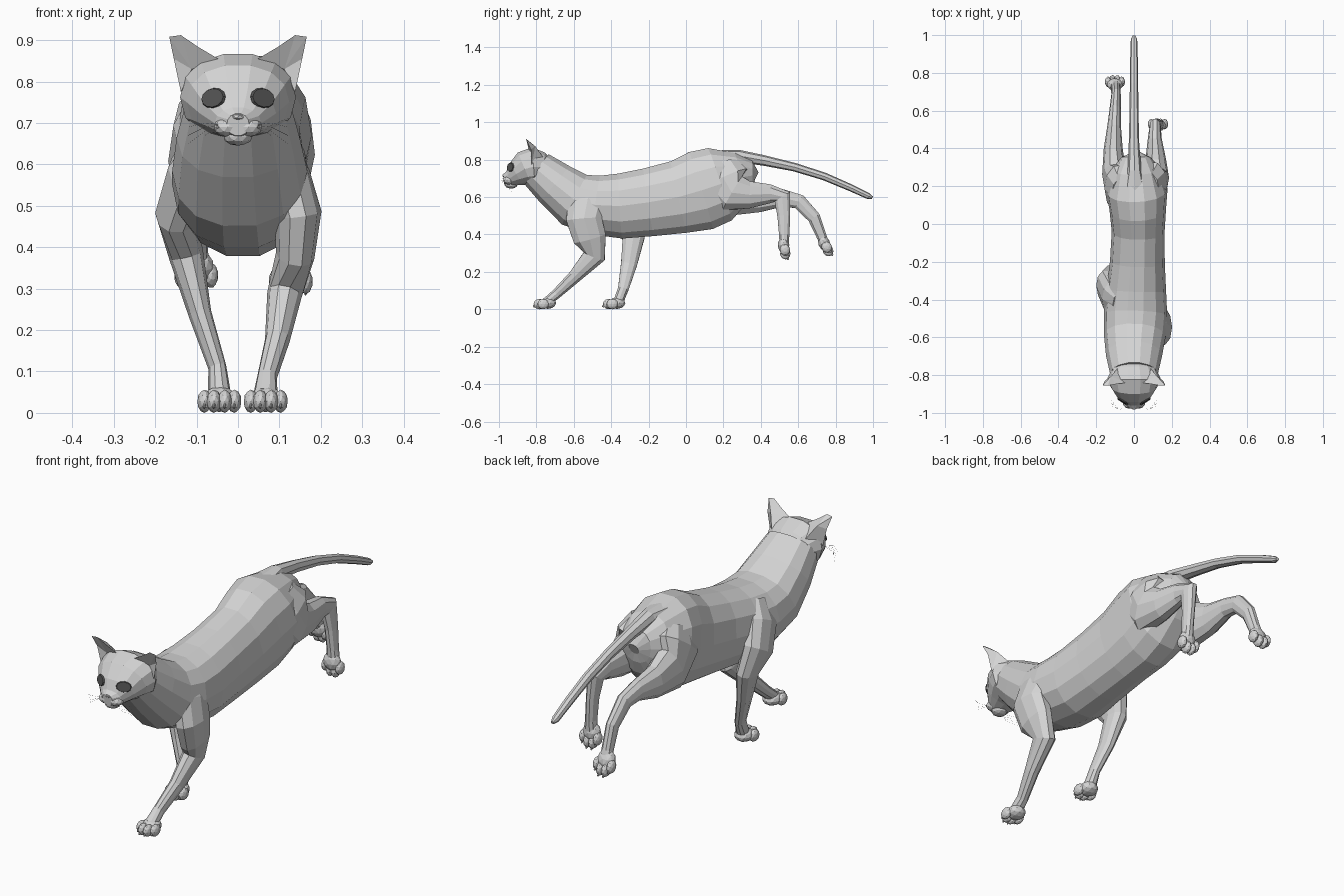
import bpy, bmesh, math
from mathutils import Vector, Matrix
from mathutils.bvhtree import BVHTree


def material(name, rgb):
    m = bpy.data.materials.new(name)
    m.diffuse_color = (*rgb, 1)
    return m


FUR = material("grey fur", (0.66, 0.66, 0.66))
DARK = material("dark eye grey", (0.09, 0.09, 0.09))


def finish(name, bm, mat=FUR):
    bmesh.ops.recalc_face_normals(bm, faces=bm.faces)
    me = bpy.data.meshes.new(name)
    bm.to_mesh(me)
    bm.free()
    me.materials.append(mat)
    ob = bpy.data.objects.new(name, me)
    bpy.context.collection.objects.link(ob)
    return ob


def loft(name, rings, n=8, power=0.92):
    """Skin rings (x, y, z, half width, half height) set square to their path."""
    bm = bmesh.new()
    pts = [Vector(r[:3]) for r in rings]
    loops = []
    for i, r in enumerate(rings):
        t = (pts[min(i + 1, len(pts) - 1)] - pts[max(i - 1, 0)]).normalized()
        side = (Vector((1, 0, 0)) - t * t.x).normalized()
        up = side.cross(t)
        loop = []
        for k in range(n):
            a = 2 * math.pi * k / n
            c, s = math.cos(a), math.sin(a)
            c = math.copysign(abs(c) ** power, c)
            s = math.copysign(abs(s) ** power, s)
            loop.append(bm.verts.new(pts[i] + side * c * r[3] + up * s * r[4]))
        loops.append(loop)
    for a, b in zip(loops, loops[1:]):
        for k in range(n):
            j = (k + 1) % n
            bm.faces.new((a[k], a[j], b[j], b[k]))
    bm.faces.new(loops[0])
    bm.faces.new(loops[-1])
    return finish(name, bm)


def blob(bm, loc, size, rot=None, sub=1):
    m = Matrix.Translation(loc) @ (rot or Matrix()) @ Matrix.Diagonal((*size, 1))
    bmesh.ops.create_icosphere(bm, subdivisions=sub, radius=1, matrix=m)


def paw(name, loc, angle):
    """Pad with four toes and claws pointing along local -y, tilted about x."""
    bm = bmesh.new()
    blob(bm, (0, 0.015, 0.002), (0.043, 0.045, 0.031), sub=2)
    for x, y in ((-0.036, -0.01), (-0.013, -0.03), (0.013, -0.03), (0.036, -0.01)):
        blob(bm, (x, y, -0.003), (0.0175, 0.031, 0.028), sub=2)
        blob(bm, (x, y - 0.027, -0.014), (0.004, 0.009, 0.008))
    bm.transform(Matrix.Translation(loc) @ Matrix.Rotation(math.radians(angle), 4, 'X'))
    finish(name, bm)


# Torso and neck
loft("torso", [
    (0.01, 0.375, 0.705, 0.025, 0.03), (0.01, 0.355, 0.715, 0.075, 0.08),
    (0.01, 0.295, 0.705, 0.125, 0.138),
    (0.015, 0.18, 0.668, 0.163, 0.208), (0.02, 0.08, 0.635, 0.15, 0.22),
    (0.022, -0.04, 0.60, 0.14, 0.20), (0.018, -0.2, 0.572, 0.145, 0.187),
    (0.012, -0.35, 0.552, 0.158, 0.178), (0.008, -0.48, 0.557, 0.168, 0.162),
    (0.004, -0.595, 0.585, 0.163, 0.152), (0, -0.70, 0.667, 0.148, 0.128),
    (0, -0.80, 0.75, 0.125, 0.105)], 14)

# Head with muzzle, nose and chin
head = loft("head", [
    (0, -0.73, 0.75, 0.07, 0.05), (0, -0.765, 0.758, 0.115, 0.082),
    (0, -0.815, 0.762, 0.14, 0.107), (0, -0.862, 0.75, 0.124, 0.098),
    (0, -0.908, 0.723, 0.092, 0.069), (0, -0.945, 0.699, 0.056, 0.042),
    (0, -0.975, 0.696, 0.027, 0.027)], 14)
bm = bmesh.new()
for s in (-1, 1):
    blob(bm, (0.025 * s, -0.947, 0.69), (0.034, 0.031, 0.024), sub=2)
blob(bm, (0, -0.935, 0.667), (0.036, 0.035, 0.022), sub=2)
finish("muzzle_pads", bm)
bm = bmesh.new()
blob(bm, (0, -0.972, 0.715), (0.018, 0.012, 0.009))
finish("nose", bm)

# Eyes: thin plates laid on the face
hb = bmesh.new()
hb.from_mesh(head.data)
tree = BVHTree.FromBMesh(hb)
for s, side in ((-1, "left"), (1, "right")):
    hit, nor, _, _ = tree.ray_cast(Vector((0.06 * s, -1.5, 0.76)), Vector((0, 1, 0)))
    nor = nor if nor.y < 0 else -nor
    ax = (Vector((1, 0, 0)) - nor * nor.x).normalized()
    rot = Matrix((ax, nor.cross(ax), nor)).transposed().to_4x4()
    bm = bmesh.new()
    bmesh.ops.create_cone(bm, cap_ends=True, segments=12, radius1=1, radius2=0.9, depth=1,
                          matrix=Matrix.Translation(hit + nor * 0.001) @ rot
                          @ Matrix.Diagonal((0.034, 0.025, 0.006, 1)))
    finish(side + "_eye", bm, DARK)
hb.free()

# Ears: curved back shell with a hollow front
EAR = dict(a=(0.04, -0.84, 0.85), b=(0.138, -0.825, 0.775), c=(0.088, -0.765, 0.815),
           m=(0.097, -0.848, 0.884), t=(0.138, -0.856, 0.912), u=(0.166, -0.855, 0.908),
           o=(0.155, -0.83, 0.855), k=(0.122, -0.806, 0.872), d=(0.112, -0.82, 0.83))
for s, side in ((-1, "left"), (1, "right")):
    bm = bmesh.new()
    v = {k: bm.verts.new((p[0] * s, p[1], p[2])) for k, p in EAR.items()}
    for f in ("amkc", "mtk", "tuk", "uok", "obck", "adm", "mdt", "tdu", "udo", "odb", "acbd"):
        bm.faces.new([v[k] for k in f])
    bmesh.ops.triangulate(bm, faces=bm.faces)
    finish(side + "_ear", bm)

# Whiskers
cu = bpy.data.curves.new("whiskers", 'CURVE')
cu.dimensions = '3D'
cu.bevel_depth = 0.0003
cu.bevel_resolution = 0
for s in (-1, 1):
    for i in range(4):
        sp = cu.splines.new('POLY')
        sp.points.add(2)
        drop = 0.02 * (i - 1)
        for p, q in zip(sp.points, ((0.035, -0.965, 0.695), (0.08, -0.985, 0.69 - drop * 0.5),
                                    (0.12, -0.96 + 0.01 * i, 0.67 - drop))):
            p.co = (q[0] * s, q[1], q[2], 1)
cu.materials.append(FUR)
bpy.context.collection.objects.link(bpy.data.objects.new("whiskers", cu))

# Front legs: right one reaching forward, left one planted behind it
loft("right_front_leg", [
    (0.085, -0.50, 0.66, 0.04, 0.06), (0.115, -0.53, 0.57, 0.06, 0.105),
    (0.145, -0.545, 0.48, 0.057, 0.10), (0.138, -0.515, 0.38, 0.047, 0.092),
    (0.112, -0.49, 0.285, 0.042, 0.062), (0.095, -0.595, 0.175, 0.03, 0.037),
    (0.07, -0.69, 0.085, 0.024, 0.028), (0.066, -0.745, 0.04, 0.03, 0.025)], 10)
paw("right_front_paw", (0.067, -0.754, 0.031), 0)
loft("left_front_leg", [
    (-0.075, -0.42, 0.66, 0.04, 0.06), (-0.115, -0.39, 0.575, 0.057, 0.098),
    (-0.15, -0.325, 0.48, 0.05, 0.092), (-0.125, -0.28, 0.38, 0.042, 0.062),
    (-0.092, -0.305, 0.24, 0.028, 0.045), (-0.05, -0.335, 0.11, 0.022, 0.03),
    (-0.045, -0.36, 0.045, 0.028, 0.028)], 10)
paw("left_front_paw", (-0.045, -0.384, 0.031), 0)

# Hind legs kicked out behind
loft("right_hind_leg", [
    (0.075, 0.18, 0.77, 0.06, 0.10), (0.10, 0.205, 0.69, 0.078, 0.14),
    (0.116, 0.25, 0.62, 0.07, 0.108), (0.115, 0.34, 0.612, 0.055, 0.076),
    (0.11, 0.45, 0.617, 0.037, 0.053), (0.112, 0.515, 0.60, 0.03, 0.05),
    (0.122, 0.523, 0.50, 0.024, 0.036), (0.128, 0.525, 0.40, 0.024, 0.029),
    (0.13, 0.525, 0.345, 0.03, 0.026)], 10)
paw("right_hind_paw", (0.127, 0.525, 0.327), 95)
loft("left_hind_leg", [
    (-0.06, 0.16, 0.75, 0.06, 0.10), (-0.082, 0.195, 0.68, 0.076, 0.15),
    (-0.105, 0.27, 0.605, 0.064, 0.118), (-0.11, 0.40, 0.592, 0.05, 0.076),
    (-0.105, 0.52, 0.595, 0.036, 0.048), (-0.10, 0.605, 0.575, 0.03, 0.042),
    (-0.095, 0.685, 0.49, 0.025, 0.036), (-0.097, 0.725, 0.39, 0.025, 0.028),
    (-0.10, 0.74, 0.355, 0.03, 0.025)], 10)
paw("left_hind_paw", (-0.101, 0.746, 0.34), 112)

# Tail
loft("tail", [
    (0.005, 0.18, 0.82, 0.06, 0.03), (0.003, 0.28, 0.82, 0.037, 0.033),
    (0, 0.42, 0.795, 0.028, 0.028), (0, 0.58, 0.76, 0.024, 0.023),
    (0, 0.74, 0.71, 0.022, 0.021), (0, 0.88, 0.65, 0.02, 0.019),
    (0, 0.975, 0.605, 0.017, 0.016), (0, 0.997, 0.597, 0.008, 0.007)], 8)
